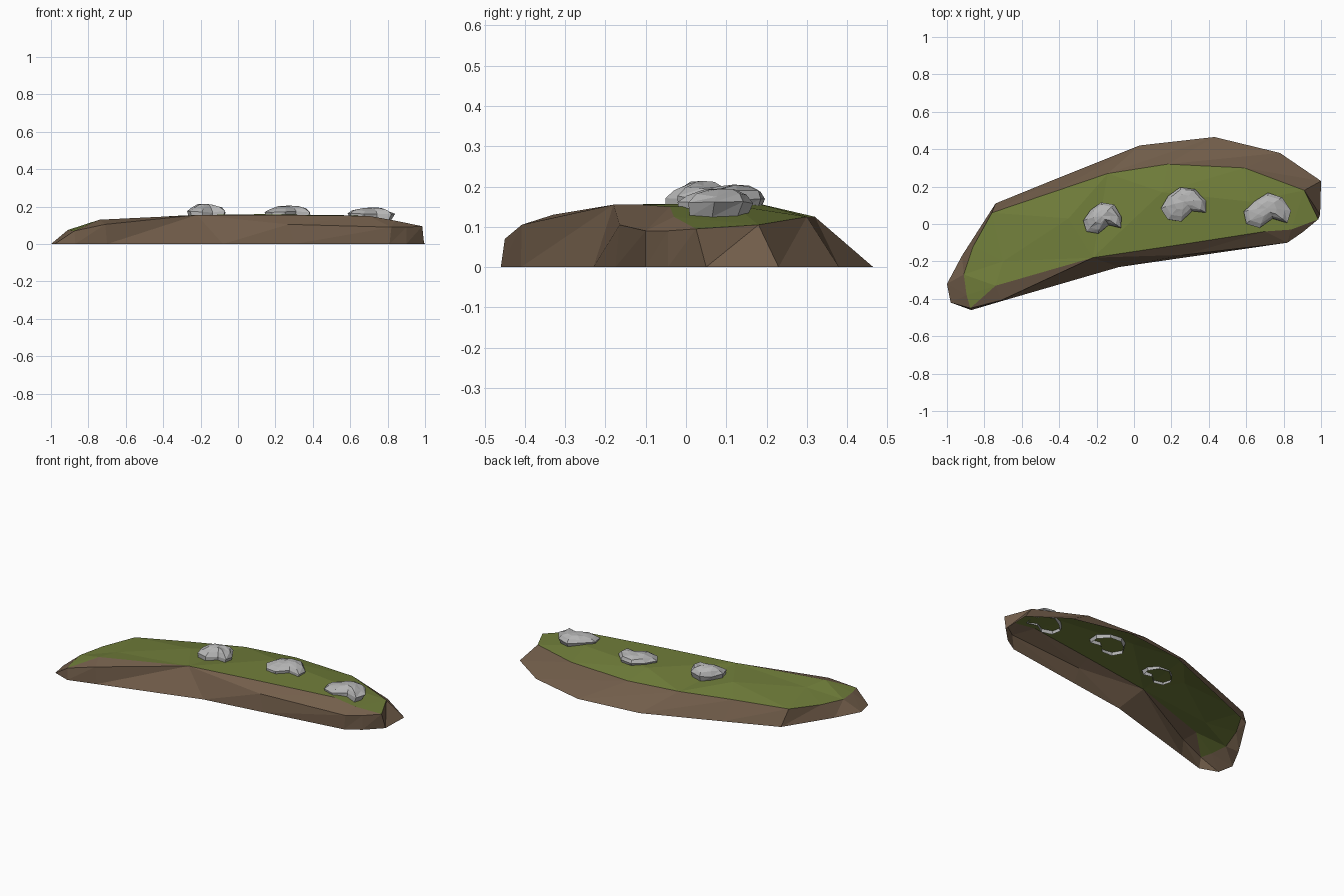
import bpy, bmesh, math, random
from mathutils import Vector
from mathutils.geometry import delaunay_2d_cdt

if "Cube" in bpy.data.objects:
    bpy.data.objects.remove(bpy.data.objects["Cube"])


def material(name, rgb):
    m = bpy.data.materials.new(name)
    m.diffuse_color = (*rgb, 1)
    m.use_nodes = True
    m.node_tree.nodes["Principled BSDF"].inputs["Base Color"].default_value = m.diffuse_color
    return m


GRASS = material("grass green", (0.165, 0.21, 0.043))
EARTH = material("earth brown", (0.17, 0.112, 0.07))
STONE = material("stone grey", (0.46, 0.46, 0.46))


def finish(bm, name, mats):
    mesh = bpy.data.meshes.new(name)
    bm.to_mesh(mesh)
    bm.free()
    for m in mats:
        mesh.materials.append(m)
    ob = bpy.data.objects.new(name, mesh)
    bpy.context.collection.objects.link(ob)
    return ob


def bridge(bm, a, b):
    """Triangles between two rings, skipping shared corners."""
    n = len(a)
    for i in range(n):
        j = (i + 1) % n
        for tri in ((a[i], a[j], b[j]), (a[i], b[j], b[i])):
            if len(set(tri)) == 3:
                bm.faces.new(tri)


# Mound: foot (x, y) and grass rim (x, y, z), counterclockwise from the front left tip
ROWS = [(-.87, -.46, -.875, -.45, .07), (-.70, -.41, -.74, -.33, .13),
        (-.08, -.23, -.22, -.18, .155), (.30, -.175, .25, -.11, .155),
        (.81, -.10, .70, -.04, .15), (.90, -.045, .84, -.03, .125),
        (.995, .05, .985, .025, .095), (1.0, .23, .91, .18, .105),
        (.78, .38, .59, .30, .125), (.43, .465, .18, .32, .125),
        (.03, .42, -.14, .27, .125), (-.42, .24, -.45, .165, .115),
        (-.74, .11, -.76, .06, .10), (-.92, -.17, -.86, -.12, .085),
        (-1.0, -.32, -.91, -.27, .075), (-.98, -.42, -.895, -.38, .072)]
# Extra corners halfway up the front wall
LEDGE = {1: (-.71, -.408, .105), 3: (.27, -.165, .105),
         4: (.82, -.10, .09), 5: (.90, -.045, .09)}
# Crest corners inside the grass
CREST = [(.15, .17, .16), (.62, .12, .153), (-.35, .03, .15), (-.70, -.2, .122)]

bm = bmesh.new()
foot = [bm.verts.new((r[0], r[1], 0)) for r in ROWS]
rim = [bm.verts.new(r[2:]) for r in ROWS]
ledge = [bm.verts.new(LEDGE[i]) if i in LEDGE else rim[i] for i in range(len(ROWS))]
bridge(bm, foot, ledge)
bridge(bm, ledge, rim)
for f in bm.faces:
    f.material_index = 1

# Grass top, triangulated over rim and crest
top = rim + [bm.verts.new(c) for c in CREST]
res = delaunay_2d_cdt([Vector(v.co.xy) for v in top], [], [list(range(len(rim)))], 1, 1e-5)
origin = [o[0] for o in res[3]]
for face in res[2]:
    bm.faces.new([top[origin[i]] for i in face])
finish(bm, "grassy_mound", [GRASS, EARTH])

# Stones: notched outline, stacked in shrinking rings, open below
OUTLINE = [(-1, 0), (-.9, -.7), (-.35, -.95), (.25, -.45), (.8, -.7),
           (1, -.05), (.72, .75), (.1, 1), (-.5, .6)]
RINGS = [(.88, 0), (1.0, .5), (.78, .76), (.42, .93)]


def stone(name, x, y, rx, ry, z0, z1, turn, seed):
    rnd = random.Random(seed)
    bm = bmesh.new()
    prev = None
    c, s = math.cos(turn), math.sin(turn)
    for k, (size, h) in enumerate(RINGS):
        ring = []
        for u, v in OUTLINE:
            q = size * (1 + rnd.uniform(-.05, .05))
            u2, v2 = (u * c - v * s) * q, (u * s + v * c) * q + .06 * k
            hz = h + (rnd.uniform(-.07, .07) if k else 0)
            ring.append(bm.verts.new((x + rx * u2, y + ry * v2, z0 + (z1 - z0) * hz)))
        if prev:
            bridge(bm, prev, ring)
        prev = ring
    peak = bm.verts.new((x, y + ry * .2, z1))
    for i, v in enumerate(prev):
        bm.faces.new((v, prev[(i + 1) % len(prev)], peak))
    finish(bm, name, [STONE])


stone("left_stone", -.17, .025, .108, .086, .13, .214, .15, 1)
stone("middle_stone", .265, .10, .125, .093, .135, .205, .25, 2)
stone("right_stone", .71, .065, .127, .095, .125, .195, .05, 3)
